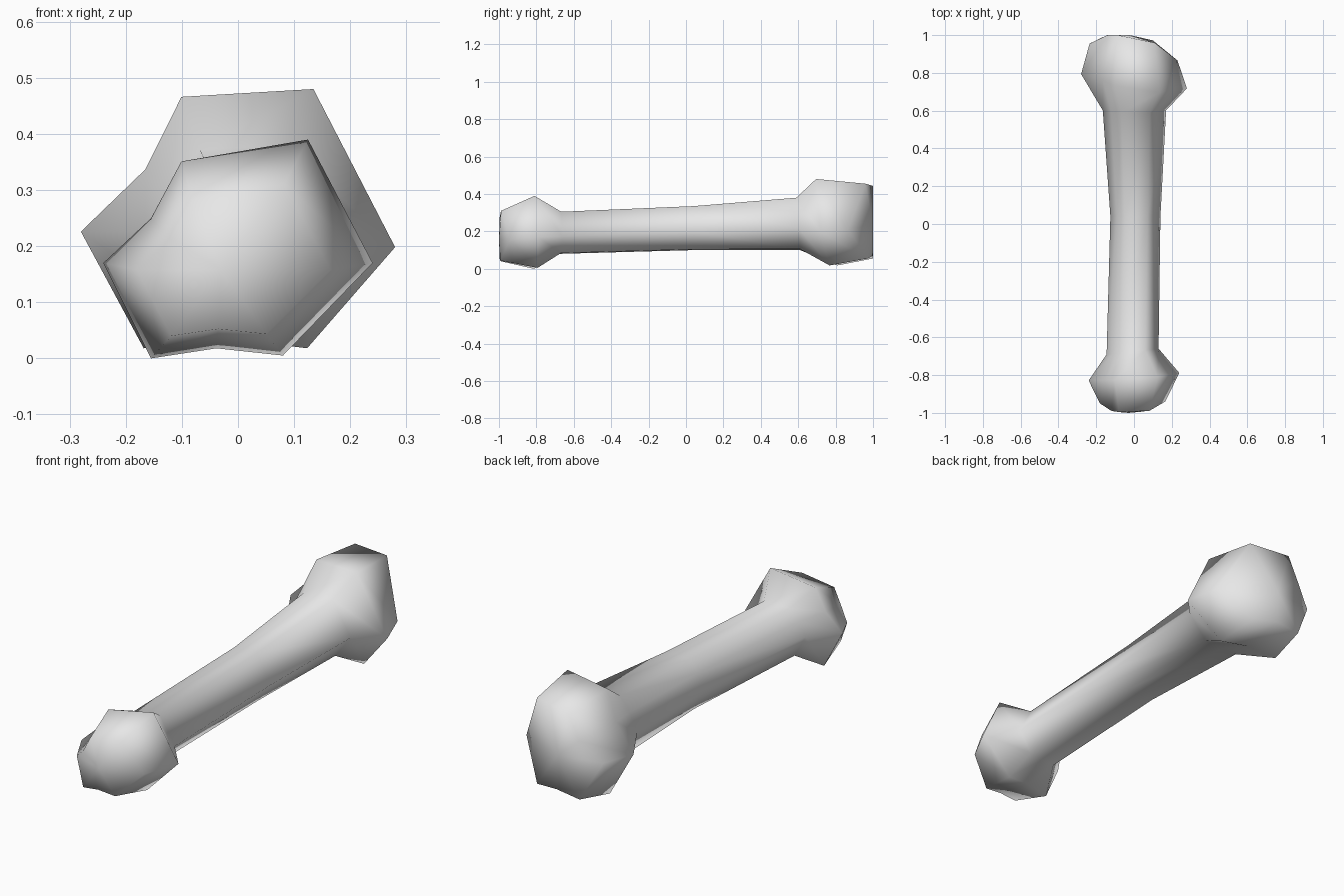
import bpy, bmesh

if "Cube" in bpy.data.objects:
    bpy.data.objects.remove(bpy.data.objects["Cube"])

# normalised cross-sections (u across x, v up z), matching point order
KNOB_FRONT = [(0, .436), (.177, .64), (.29, .90), (.76, 1), (1, .436), (.667, .013), (.42, .046), (.177, 0)]
KNOB_BACK = [(0, .45), (.205, .69), (.32, .97), (.74, 1), (1, .39), (.72, 0), (.46, .04), (.2, 0)]
SHAFT = [(0, .45), (.13, .74), (.29, .97), (.74, 1), (1, .42), (.74, .02), (.46, .0), (.2, .0)]

# section, y, x min, x max, z min, z max, tilt across x, tilt up z, side bulge
STATIONS = [
    (KNOB_FRONT, -.995, -.18, .165, .04, .31, .01, 0, .05),
    (KNOB_FRONT, -.81, -.24, .24, .00, .39, .04, -.02, 0),
    (SHAFT, -.675, -.145, .13, .08, .305, .03, 0, 0),
    (SHAFT, .04, -.125, .14, .10, .335, 0, 0, 0),
    (SHAFT, .60, -.165, .17, .10, .38, 0, -.02, 0),
    (KNOB_BACK, .75, -.28, .28, .018, .48, -.08, -.07, 0),
    (KNOB_BACK, .99, -.235, .23, .055, .455, -.09, -.01, -.08),
]

bone_mat = bpy.data.materials.new("bone grey")
bone_mat.diffuse_color = (.8, .8, .8, 1)
bone_mat.use_nodes = True
bone_mat.node_tree.nodes["Principled BSDF"].inputs["Base Color"].default_value = bone_mat.diffuse_color

# bone: one skin lofted through the stations
bm = bmesh.new()
rings = []
for sec, y, x0, x1, z0, z1, tx, tz, bulge in STATIONS:
    ring = []
    for u, v in sec:
        py = y + tx * (u - .5) + tz * (v - .5) + bulge * abs(2 * u - 1) ** 4
        ring.append(bm.verts.new((x0 + u * (x1 - x0), max(-1, min(1, py)), z0 + v * (z1 - z0))))
    rings.append(ring)
for a, b in zip(rings, rings[1:]):
    for i in range(len(a)):
        j = (i + 1) % len(a)
        bm.faces.new((a[i], a[j], b[j], b[i]))

# rounded knob ends, fanned from a centre point
for ring, y in ((rings[0], -1), (rings[-1], 1)):
    n = len(ring)
    c = bm.verts.new((sum(p.co.x for p in ring) / n, y, sum(p.co.z for p in ring) / n))
    for i in range(n):
        bm.faces.new((ring[i], ring[(i + 1) % n], c))

bmesh.ops.recalc_face_normals(bm, faces=bm.faces)
for f in bm.faces:
    f.smooth = True
mesh = bpy.data.meshes.new("bone")
bm.to_mesh(mesh)
bm.free()
mesh.materials.append(bone_mat)
bone = bpy.data.objects.new("bone", mesh)
bpy.context.collection.objects.link(bone)
